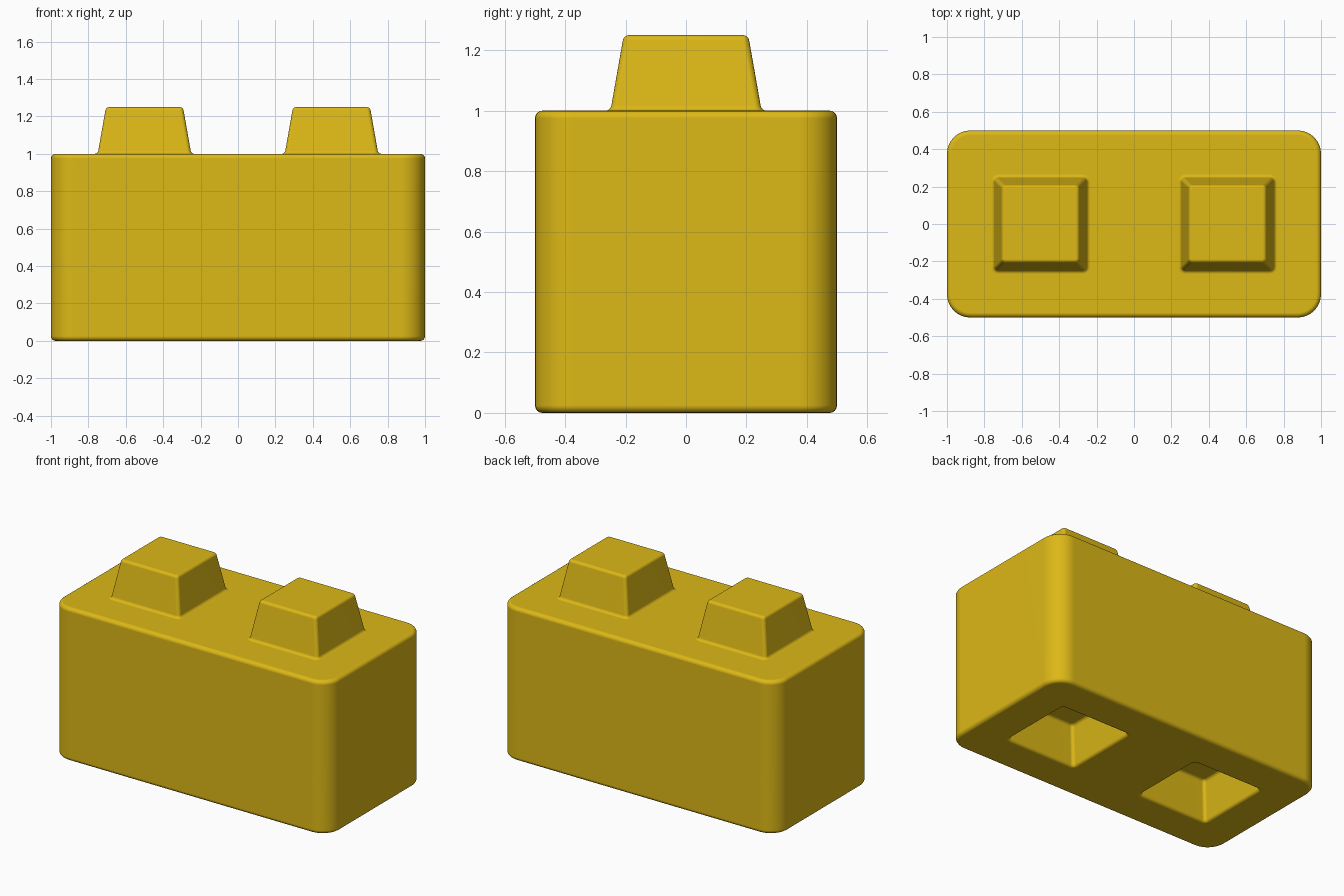
import bpy, bmesh
from math import sin, cos, tan, pi, radians

if "Cube" in bpy.data.objects:
    bpy.data.objects.remove(bpy.data.objects["Cube"])

mat = bpy.data.materials.new("yellow")
mat.diffuse_color = (0.72, 0.48, 0.008, 1)
mat.use_nodes = True
mat.node_tree.nodes["Principled BSDF"].inputs["Base Color"].default_value = mat.diffuse_color


def ring(bm, hx, hy, r, z, seg):
    """Rounded rectangle loop of vertices at height z."""
    loop = []
    for k, (sx, sy) in enumerate([(1, 1), (-1, 1), (-1, -1), (1, -1)]):
        for i in range(seg + 1):
            a = (k + i / seg) * pi / 2
            loop.append(bm.verts.new((sx * (hx - r) + r * cos(a),
                                      sy * (hy - r) + r * sin(a), z)))
    return loop


def loft(name, hx, hy, r, profile, seg, x=0, z=0):
    """Solid from a profile of (outward offset, height) pairs, bottom to top."""
    bm = bmesh.new()
    loops = [ring(bm, hx + o, hy + o, max(r(o), 0.003), h, seg) for o, h in profile]
    for a, b in zip(loops, loops[1:]):
        for i in range(len(a)):
            j = (i + 1) % len(a)
            bm.faces.new((a[i], a[j], b[j], b[i]))
    bm.faces.new(loops[0][::-1])
    bm.faces.new(loops[-1])
    me = bpy.data.meshes.new(name)
    bm.to_mesh(me)
    bm.free()
    me.materials.append(mat)
    ob = bpy.data.objects.new(name, me)
    ob.location = (x, 0, z)
    bpy.context.collection.objects.link(ob)
    return ob


# Block body with softened top and bottom rims
f, n = 0.025, 4
arc = [(f * (cos(t) - 1), f * sin(t)) for t in (i / n * pi / 2 for i in range(n + 1))]
body_profile = [(o, f - h) for o, h in arc[::-1]] + [(o, 1 - f + h) for o, h in arc]
block = loft("block", 1.0, 0.5, lambda o: 0.125 + o, body_profile, 8)

# Tapered peg profile: flared foot, 10 degree sides, rounded top rim
R, H, slope = 0.02, 0.25, radians(10)
sweep = pi / 2 - slope
t = R * tan(sweep / 2)
foot = [(t - R * sin(a), R - R * cos(a)) for a in (i / n * sweep for i in range(n + 1))]
taper = H * tan(slope)
peg_profile = [(t, -0.04)] + foot + [(-taper - o, H - h) for o, h in foot[::-1]]


def peg_radius(o):
    if o > -0.004:
        return 0.024 + o
    return 0.02 if o > -taper else 0.02 + (o + taper)


# Pegs joined on top, identical sockets cut underneath
for z, op in ((1, 'UNION'), (0, 'DIFFERENCE')):
    for x in (-0.5, 0.5):
        tool = loft("peg" if z else "socket_cutter", 0.25, 0.25, peg_radius,
                    peg_profile, 4, x, z)
        tool.hide_render = True
        mod = block.modifiers.new("bool", 'BOOLEAN')
        mod.operation, mod.object, mod.solver = op, tool, 'EXACT'
        bpy.context.view_layer.objects.active = block
        bpy.ops.object.modifier_apply(modifier=mod.name)
        bpy.data.objects.remove(tool)

# Smooth fillets with flat-looking large faces
bpy.ops.object.select_all(action='DESELECT')
block.select_set(True)
bpy.context.view_layer.objects.active = block
bpy.ops.object.shade_smooth_by_angle(angle=radians(50))
wn = block.modifiers.new("weighted_normals", 'WEIGHTED_NORMAL')
wn.keep_sharp = True
